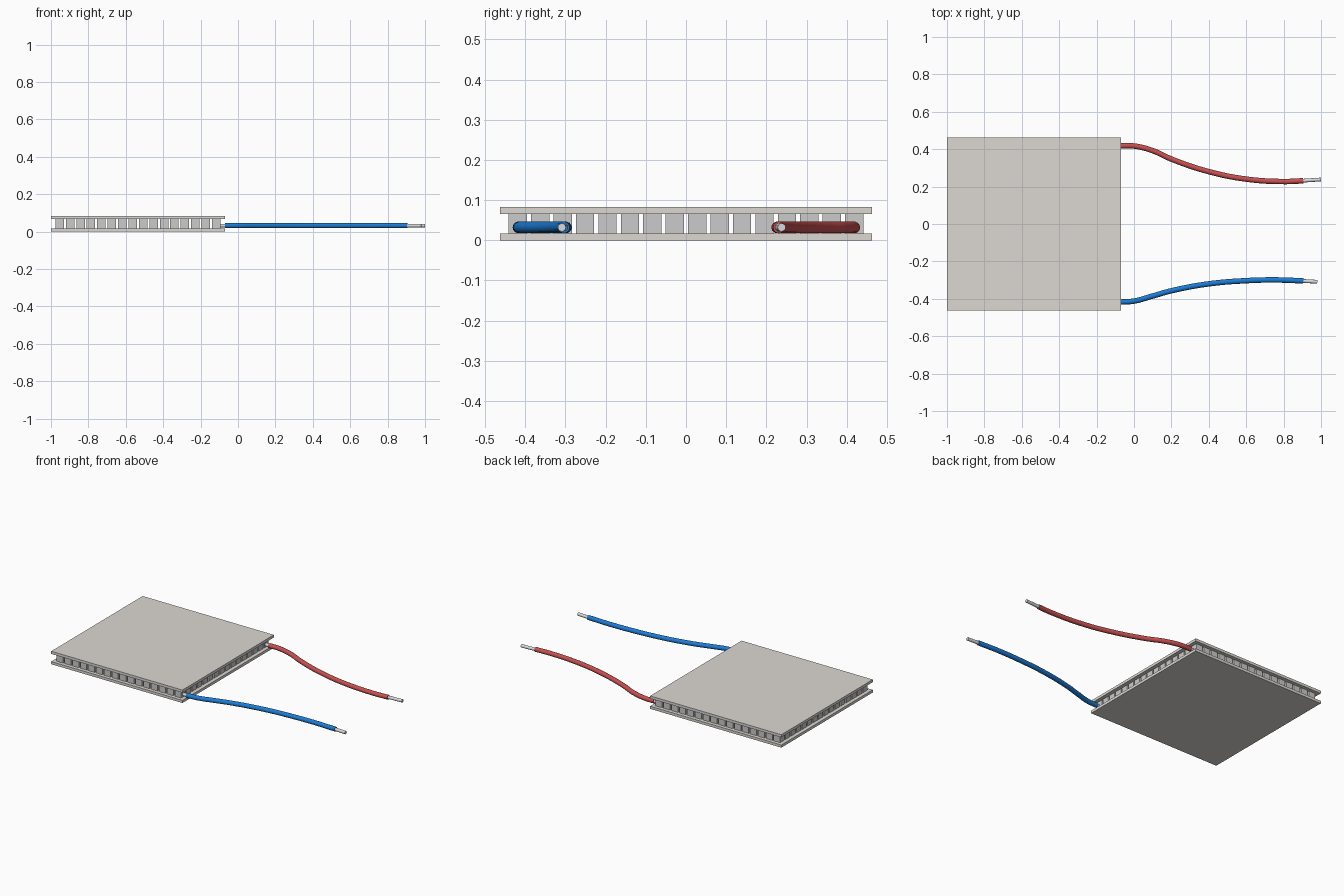
import bpy

if "Cube" in bpy.data.objects:
    bpy.data.objects.remove(bpy.data.objects["Cube"])

CX = -0.535          # centre of the square module
N, PITCH, PELLET = 16, 0.0558, 0.0455


def material(name, rgb):
    m = bpy.data.materials.new(name)
    m.diffuse_color = (*rgb, 1)
    m.use_nodes = True
    m.node_tree.nodes["Principled BSDF"].inputs["Base Color"].default_value = m.diffuse_color
    return m


def box(name, centre, size, mat):
    bpy.ops.mesh.primitive_cube_add(size=1, location=centre)
    ob = bpy.context.object
    ob.name = name
    ob.scale = size
    bpy.ops.object.transform_apply(location=False, rotation=False, scale=True)
    ob.data.materials.append(mat)
    return ob


def tube(name, points, radius, mat):
    # Smooth round tube through (x, y) points at wire height
    cu = bpy.data.curves.new(name, 'CURVE')
    cu.dimensions = '3D'
    cu.bevel_depth = radius
    cu.bevel_resolution = 5
    cu.resolution_u = 8
    cu.use_fill_caps = True
    sp = cu.splines.new('BEZIER')
    sp.bezier_points.add(len(points) - 1)
    for bp, (x, y) in zip(sp.bezier_points, points):
        bp.co = (x, y, 0.032)
        bp.handle_left_type = bp.handle_right_type = 'AUTO'
    ob = bpy.data.objects.new(name, cu)
    bpy.context.collection.objects.link(ob)
    bpy.ops.object.select_all(action='DESELECT')
    ob.select_set(True)
    bpy.context.view_layer.objects.active = ob
    bpy.ops.object.convert(target='MESH')
    ob = bpy.context.object
    ob.data.materials.clear()
    ob.data.materials.append(mat)
    bpy.ops.object.shade_smooth_by_angle()


ceramic = material("ceramic", (0.72, 0.69, 0.65))
metal = material("pellet_metal", (0.62, 0.62, 0.61))
tin = material("tinned_wire", (0.68, 0.70, 0.74))
red = material("red_insulation", (0.58, 0.08, 0.08))
blue = material("blue_insulation", (0.012, 0.2, 0.66))

# Ceramic plates
box("bottom_plate", (CX, 0, 0.0085), (0.93, 0.926, 0.017), ceramic)
box("top_plate", (CX, 0, 0.0745), (0.93, 0.926, 0.017), ceramic)

# Grid of semiconductor pellets
start = -(N - 1) / 2 * PITCH
pellets = box("pellets", (CX + start, start, 0.0415), (PELLET, PELLET, 0.049), metal)
for axis in range(2):
    arr = pellets.modifiers.new("grid", 'ARRAY')
    arr.count = N
    arr.use_relative_offset = False
    arr.use_constant_offset = True
    arr.constant_offset_displace = [PITCH if i == axis else 0 for i in range(3)]

# Lead wires with bare ends
leads = {
    "red": (red, [(-0.07, 0.418), (0.0, 0.417), (0.1, 0.392), (0.2, 0.347), (0.4, 0.28),
                  (0.6, 0.24), (0.8, 0.227), (0.905, 0.231)], (1.0, 0.238)),
    "blue": (blue, [(-0.07, -0.417), (0.0, -0.412), (0.1, -0.385), (0.2, -0.357), (0.4, -0.32),
                    (0.6, -0.303), (0.75, -0.299), (0.905, -0.304)], (0.98, -0.309)),
}
for name, (mat, pts, tip) in leads.items():
    tube(name + "_wire", pts, 0.0145, mat)
    (x0, y0), (x1, y1) = pts[0], pts[-1]
    tube(name + "_bare_tip", [(x1 - 0.01, y1), tip], 0.010, tin)
    tube(name + "_bare_root", [(-0.1, y0), (x0 + 0.01, y0)], 0.010, tin)
